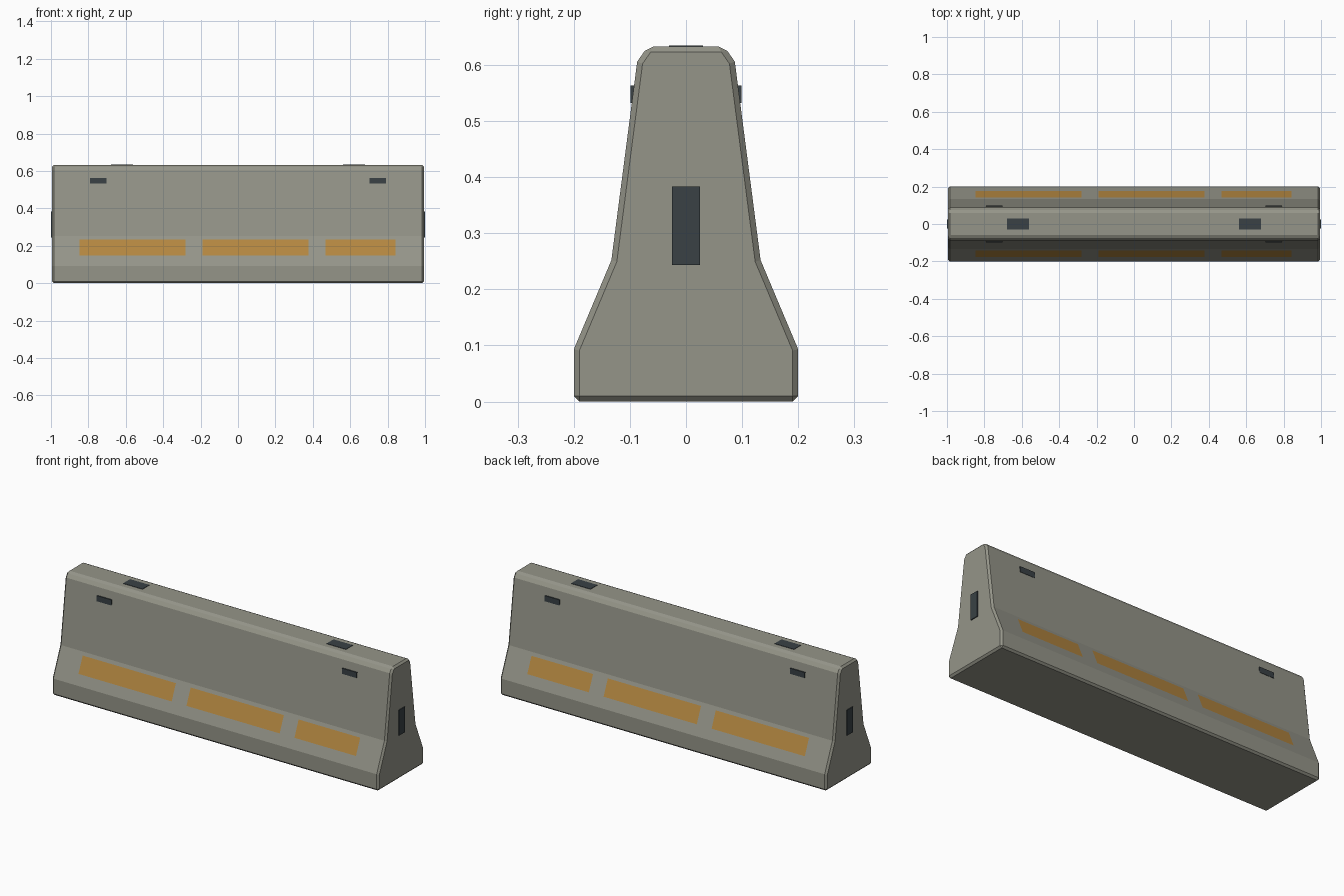
import bpy, bmesh, math
from mathutils import Vector

if "Cube" in bpy.data.objects:
    bpy.data.objects.remove(bpy.data.objects["Cube"])


def material(name, rgb):
    m = bpy.data.materials.new(name)
    m.diffuse_color = (*rgb, 1)
    m.use_nodes = True
    m.node_tree.nodes["Principled BSDF"].inputs["Base Color"].default_value = m.diffuse_color
    return m


concrete = material("concrete grey", (0.30, 0.30, 0.25))
orange = material("orange paint", (0.45, 0.24, 0.052))
dark = material("dark steel", (0.041, 0.053, 0.059))


def finish(bm, name, mats):
    bmesh.ops.recalc_face_normals(bm, faces=bm.faces[:])
    me = bpy.data.meshes.new(name)
    bm.to_mesh(me)
    bm.free()
    for m in mats:
        me.materials.append(m)
    ob = bpy.data.objects.new(name, me)
    bpy.context.collection.objects.link(ob)
    return ob


def block(name, lo, hi):
    bm = bmesh.new()
    bmesh.ops.create_cube(bm, size=1)
    for v in bm.verts:
        v.co = Vector([lo[i] if v.co[i] < 0 else hi[i] for i in range(3)])
    return finish(bm, name, [dark])


# Barrier body: half profile mirrored, extruded along x, sharp edges chamfered
half = [(0.2, 0), (0.2, 0.093), (0.133, 0.252), (0.087, 0.606), (0.068, 0.633)]
profile = half + [(-y, z) for y, z in reversed(half)]
L = 0.995
bm = bmesh.new()
face = bm.faces.new([bm.verts.new((-L, y, z)) for y, z in profile])
ext = bmesh.ops.extrude_face_region(bm, geom=[face], use_keep_orig=True)
for g in ext["geom"]:
    if isinstance(g, bmesh.types.BMVert):
        g.co.x = L
bmesh.ops.recalc_face_normals(bm, faces=bm.faces[:])
sharp = [e for e in bm.edges if e.calc_face_angle(0) > math.radians(30)]
bmesh.ops.bevel(bm, geom=sharp, offset=0.01, segments=1, affect='EDGES')

# Painted stripes: cut the two sloped faces and recolour the panels
stripes = [(-0.848, -0.28), (-0.19, 0.378), (0.468, 0.843)]
Z0, Z1 = 0.147, 0.234


def on_slope(f):
    return abs(f.normal.x) < 0.1 and 0.3 < f.normal.z < 0.5 and 0.09 < f.calc_center_median().z < 0.26


cuts = [((0, 0, z), (0, 0, 1)) for z in (Z0, Z1)]
cuts += [((x, 0, 0), (1, 0, 0)) for s in stripes for x in s]
for co, no in cuts:
    bm.normal_update()
    faces = [f for f in bm.faces if on_slope(f)]
    geom = set(faces)
    for f in faces:
        geom.update(f.edges)
        geom.update(f.verts)
    bmesh.ops.bisect_plane(bm, geom=list(geom), plane_co=co, plane_no=no, dist=1e-5)
bm.normal_update()
for f in bm.faces:
    c = f.calc_center_median()
    if on_slope(f) and Z0 < c.z < Z1 and any(a < c.x < b for a, b in stripes):
        f.material_index = 1
finish(bm, "barrier_body", [concrete, orange])

# Connector plates, lifting plates and side slots on both ends
for sx, end in ((-1, "left"), (1, "right")):
    xs = sorted((sx * 0.985, sx * 1.0))
    block(f"connector_plate_{end}", (xs[0], -0.025, 0.243), (xs[1], 0.025, 0.383))
    cx = sx * 0.62
    block(f"lifting_plate_{end}", (cx - 0.059, -0.03, 0.625), (cx + 0.059, 0.03, 0.635))
    cx = sx * 0.747
    for sy, side in ((-1, "front"), (1, "back")):
        ys = sorted((sy * 0.085, sy * 0.0985))
        block(f"side_slot_{side}_{end}", (cx - 0.045, ys[0], 0.532), (cx + 0.045, ys[1], 0.563))
